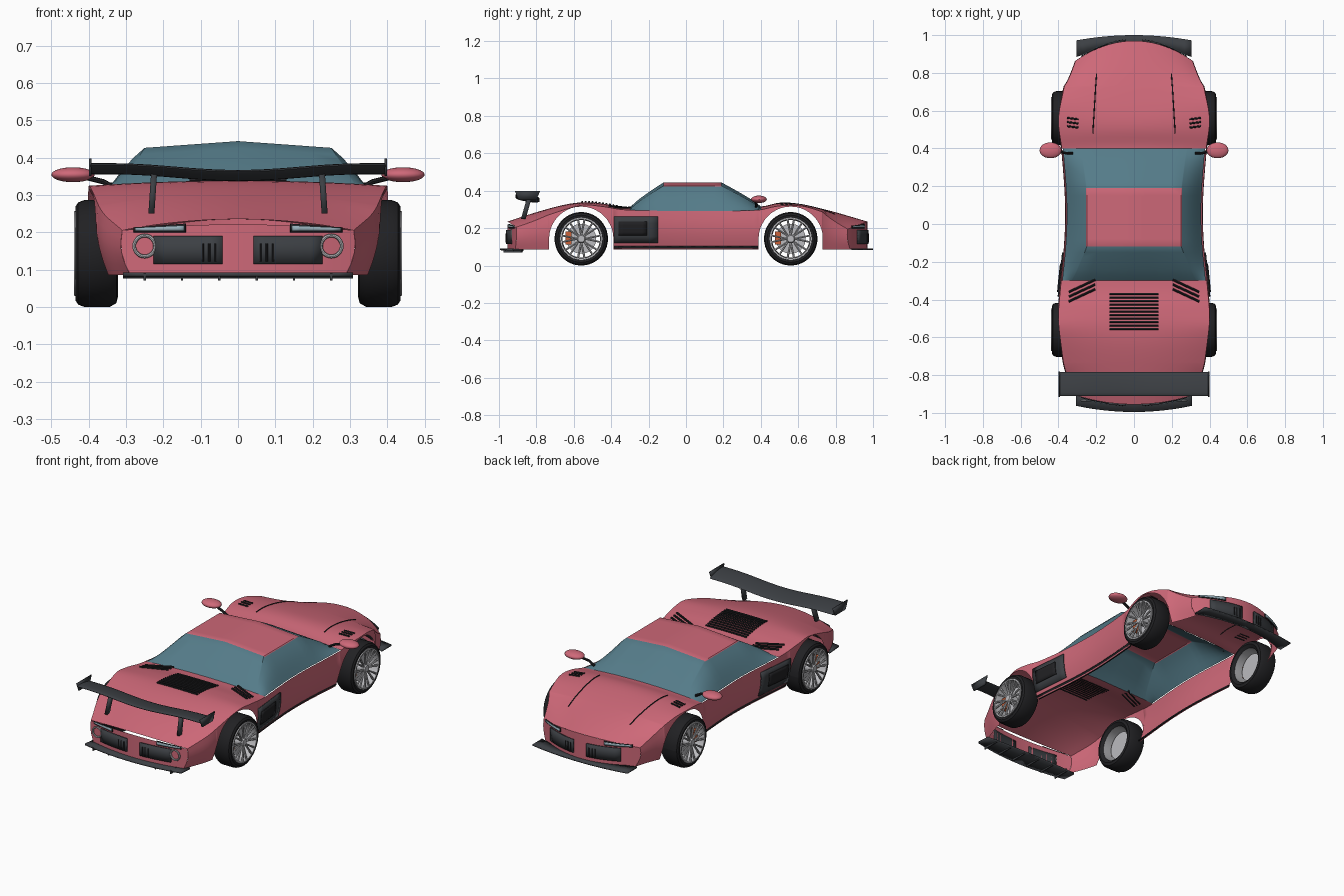
import bpy, bmesh
from math import sin, cos, pi, sqrt
from mathutils import Vector

if "Cube" in bpy.data.objects:
    bpy.data.objects.remove(bpy.data.objects["Cube"])


def material(name, rgb):
    m = bpy.data.materials.new(name)
    m.diffuse_color = (*rgb, 1)
    m.use_nodes = True
    m.node_tree.nodes["Principled BSDF"].inputs["Base Color"].default_value = m.diffuse_color
    return m


PAINT = material("paint", (0.62, 0.14, 0.19))
GLASS = material("glass", (0.09, 0.2, 0.25))
DARK = material("dark_trim", (0.045, 0.05, 0.057))
BLACK = material("black", (0.015, 0.015, 0.017))
SILVER = material("silver", (0.5, 0.5, 0.52))
ORANGE = material("caliper", (0.6, 0.12, 0.04))
LAMP = material("lamp", (0.3, 0.42, 0.48))


def finish(ob, mats, mirror=False, thick=0, angle=35):
    for m in mats:
        ob.data.materials.append(m)
    bpy.ops.object.select_all(action='DESELECT')
    ob.select_set(True)
    bpy.context.view_layer.objects.active = ob
    bpy.ops.object.shade_smooth_by_angle(angle=angle * pi / 180)
    if thick:
        s = ob.modifiers.new("thickness", 'SOLIDIFY')
        s.thickness, s.offset = thick, 0
    if mirror:
        ob.modifiers.new("mirror", 'MIRROR')
    return ob


def from_bmesh(name, bm, mats, **kw):
    bmesh.ops.recalc_face_normals(bm, faces=bm.faces)
    me = bpy.data.meshes.new(name)
    bm.to_mesh(me)
    bm.free()
    ob = bpy.data.objects.new(name, me)
    bpy.context.collection.objects.link(ob)
    return finish(ob, mats, **kw)


def grid(name, f, us, vs, mats, skip=None, index=None, **kw):
    bm = bmesh.new()
    rows = [[bm.verts.new(f(u, v)) for v in vs] for u in us]
    for i in range(len(us) - 1):
        for j in range(len(vs) - 1):
            u, v = (us[i] + us[i + 1]) / 2, (vs[j] + vs[j + 1]) / 2
            if skip and skip(u, v):
                continue
            face = bm.faces.new((rows[i][j], rows[i + 1][j], rows[i + 1][j + 1], rows[i][j + 1]))
            face.material_index = index(u, v) if index else 0
    return from_bmesh(name, bm, mats, **kw)


def tubes(name, lines, r, mat, mirror=True, res=2):
    cu = bpy.data.curves.new(name, 'CURVE')
    cu.dimensions, cu.bevel_depth, cu.bevel_resolution, cu.use_fill_caps = '3D', r, res, True
    for pts in lines:
        s = cu.splines.new('POLY')
        s.points.add(len(pts) - 1)
        for p, q in zip(s.points, pts):
            p.co = (*q, 1)
    ob = bpy.data.objects.new(name, cu)
    bpy.context.collection.objects.link(ob)
    bpy.ops.object.select_all(action='DESELECT')
    ob.select_set(True)
    bpy.context.view_layer.objects.active = ob
    bpy.ops.object.convert(target='MESH')
    return finish(bpy.context.object, [mat], mirror=mirror)


def lathe(name, prof, cy, cz, mat, n=40):
    return grid(name, lambda u, v: (prof[v][1], cy + prof[v][0] * cos(u), cz + prof[v][0] * sin(u)),
                lin(0, 2 * pi, n), range(len(prof)), [mat], mirror=True)


def box(name, c, s, mat, mirror=True):
    bm = bmesh.new()
    bmesh.ops.create_cube(bm, size=1)
    for v in bm.verts:
        v.co = Vector(c) + v.co * Vector(s)
    return from_bmesh(name, bm, [mat], mirror=mirror)


def lin(a, b, n):
    return [a + (b - a) * i / n for i in range(n + 1)]


def spline(*k):
    """Smooth interpolation through (y, value) pairs."""
    ys, vs = k[::2], k[1::2]

    def f(y):
        i = max(0, min(len(ys) - 2, sum(q <= y for q in ys) - 1))
        def slope(j):
            a, b = max(j - 1, 0), min(j + 1, len(ys) - 1)
            return (vs[b] - vs[a]) / (ys[b] - ys[a])
        h = ys[i + 1] - ys[i]
        t = (y - ys[i]) / h
        return ((2*t**3 - 3*t*t + 1) * vs[i] + (t**3 - 2*t*t + t) * h * slope(i)
                + (3*t*t - 2*t**3) * vs[i + 1] + (t**3 - t*t) * h * slope(i + 1))
    return f


# Body shape: centre height, shoulder height, half width, bowed ends
zc = spline(-.955, .235, -.8, .285, -.65, .325, -.55, .338, -.45, .332, -.35, .314, -.3, .31,
            .4, .316, .5, .336, .58, .333, .75, .298, .97, .235)
zs = spline(-.955, .205, -.8, .25, -.56, .322, -.45, .316, -.33, .298, 0, .292,
            .38, .296, .48, .316, .56, .322, .65, .312, .8, .26, .97, .195)
xs = spline(-.955, .31, -.8, .36, -.65, .385, -.5, .4, -.35, .39, -.1, .366,
            .1, .361, .38, .38, .55, .4, .7, .375, .8, .35, .97, .31)
ZB, WY, WR, WZ = .085, .56, .143, .143


def bow(t, x):
    b = -1.1 * (t - .73) / .24 if t > .73 else .5 * (-.75 - t) / .205 if t < -.75 else 0
    return t + b * x * x


def deck(x, t, lift=.0):
    return (x, bow(t, x), zs(t) + (zc(t) - zs(t)) * (1 - (x / xs(t)) ** 2) + lift)


def side_x(t, z):
    s = (z - ZB) / (zs(t) - ZB)
    return xs(t) * (.93 + .07 * s + .04 * sin(pi * s))


def sill(t):
    d = abs(abs(t) - WY)
    return WZ + sqrt(max(0, .172 ** 2 - d * d)) if d < .1721 else ZB


def body(t, v):
    # v 0..1 climbs the side wall, 1..2 crosses the deck to the centre
    if v >= 1:
        return deck(xs(t) * (2 - v), t)
    z = sill(t) + (zs(t) - sill(t)) * v
    x = side_x(t, z)
    return (x, bow(t, x), z)


arch = [s * WY + .172 * cos(pi * i / 20) for s in (-1, 1) for i in range(21)]
arch += [s * WY + e * .1722 for s in (-1, 1) for e in (-1, 1)]
ts = sorted(set(arch + lin(-.955, -.74, 6) + lin(-.36, -.3, 2) + lin(-.25, .35, 10) + lin(.74, .97, 6) + [.4]))
grid("body_shell", body, ts, lin(0, 1, 5) + lin(1.1, 2, 9), [PAINT],
     skip=lambda t, v: v > 1 and -.3 < t < .4, mirror=True)


# Nose and tail panels
def fascia(t, gap):
    def f(u, s):
        x = u * side_x(t, ZB + s * (zs(t) - ZB))
        top = zs(t) + (zc(t) - zs(t) - gap) * (1 - u * u)
        return (x, bow(t, x), ZB + s * (top - ZB))
    return f


grid("nose_panel", fascia(.97, 0), lin(0, 1, 12), lin(0, 1, 4), [PAINT], mirror=True)
grid("tail_panel", fascia(-.955, .014), lin(0, 1, 12), lin(0, 1, 4), [PAINT], mirror=True)


# Cabin: glass all round with a painted roof
def cabin(t, v):
    k = min(1, (t + .3) / .18, (.4 - t) / .21)
    k = max(0, k) ** .85
    xt = .25 + (1 - k) * (.08 if t < 0 else .03)
    xb, zb = xs(t) * .985, zs(t)
    ze = deck(xt, t)[2] * (1 - k) + .426 * k
    zm = zc(t) * (1 - k) + .444 * k
    if v < 1:
        return (xb + (xt - xb) * v, t, zb + (ze - zb) * v + .012 * k * sin(pi * v))
    w = v - 1
    return (xt * (1 - w), t, ze + (zm - ze) * w)


grid("cabin", cabin, lin(-.3, -.12, 6) + lin(-.08, .15, 5) + lin(.19, .4, 6), lin(0, .96, 5) + lin(1, 2, 4),
     [GLASS, PAINT], index=lambda t, v: int(v > .96 and -.12 < t < .19), mirror=True)


# Wheels
for y, end in ((-WY, "rear"), (WY, "front")):
    lathe(end + "_tyre", [(.1, .335), (.118, .322), (.133, .326), (.143, .343), (.143, .412), (.137, .428),
                          (.126, .435), (.113, .433), (.108, .42)], y, WZ, BLACK)
    lathe(end + "_rim", [(.114, .432), (.113, .439), (.105, .439), (.101, .41), (.1, .335)], y, WZ, SILVER)
    lathe(end + "_brake_disc", [(0, .385), (.08, .385), (.08, .372), (0, .372)], y, WZ, SILVER)
    lathe(end + "_hub", [(0, .436), (.018, .436), (.024, .428), (.024, .38)], y, WZ, SILVER)
    box(end + "_caliper", (.392, y - .068, WZ + .005), (.03, .03, .07), ORANGE)
    spokes = []
    for i in range(16):
        a = 2 * pi * (i // 2) / 8
        b = a + (.17 if i % 2 else -.17)
        spokes.append([(.426, y + .02 * cos(a), WZ + .02 * sin(a)), (.434, y + .106 * cos(b), WZ + .106 * sin(b))])
    tubes(end + "_spokes", spokes, .0055, SILVER, res=1)

# Rear wing with end plates and struts
grid("wing_blade", lambda x, a: (x, -.847 + .064 * cos(a),
     .352 + .018 * sin(pi / 2 * min(1, x / .34)) ** 2 + .011 * sin(a) - .01 * cos(a)),
     lin(0, .395, 12), lin(0, 2 * pi, 16), [DARK], mirror=True)
grid("wing_end_plate", lambda u, v: (.396, -.915 + u * .135 + (1 - v) * .02 * (1 - 2 * u), .35 + v * .048),
     [0, 1], [0, 1], [DARK], thick=.006, mirror=True)
grid("wing_strut", lambda u, v: (.232 - .007 * v, -.882 + u * .025 + v * .03, .25 + v * .105),
     [0, 1], [0, 1], [DARK], thick=.016, mirror=True)

# Front splitter, rear diffuser and sills
grid("front_splitter", lambda x, v: (x, (.94 - .6 * x * x) * (1 - v) + (1 - .3 * x * x) * v, .088),
     lin(0, .305, 8), [0, 1], [DARK], thick=.008, mirror=True)
grid("rear_diffuser", lambda x, v: (x, (-.87 - .1 * x * x) * (1 - v) + (-.995 + .35 * x * x) * v, .081 + .006 * v),
     lin(0, .308, 8), [0, 1], [DARK], thick=.01, mirror=True)
for i in range(3):
    box("diffuser_fin", (.05 + .1 * i, -.925, .08), (.006, .1, .02), DARK)
grid("side_sill", lambda t, v: (side_x(t, ZB) + .004 - .015 * v, t, .098 - .01 * v),
     lin(-.385, .385, 12), [-.3, 1], [BLACK], thick=.008, mirror=True)

# Side air intakes
for n, a, b, c, d, off, m in (("side_intake", -.385, -.15, .12, .262, .004, DARK),
                              ("intake_mesh", -.36, -.21, .16, .235, .009, BLACK)):
    grid(n, lambda t, z: (side_x(t, z) + off, t, z), lin(a, b, 6), lin(c, d, 4), [m], thick=.006, mirror=True)

# Grilles and lamps on both ends
for t, s, end in ((.97, 1, "front"), (-.955, -1, "rear")):
    grid(end + "_grille", lambda x, z: (x, bow(t, x) + s * .004, z), lin(.042, .225, 6), lin(.115, .19, 2),
         [DARK], thick=.008, mirror=True)
    tubes(end + "_grille_bars", [[(x, bow(t, x) + s * .009, z) for z in (.122, .17)] for x in (.06, .077, .094)],
          .003, BLACK)
    for n, g, o, m in (("_lamp_frame", 0, .003, BLACK), ("_lamp", .004, .008, LAMP)):
        grid(end + n, lambda x, v: (x, bow(t, x) + s * o, .199 + g + v * (.022 - 2 * g) * (1.1 - (x - .14) / .3)),
             lin(.14 + g, .28 - g, 6), [0, 1], [m], thick=.004, mirror=True)
tubes("tail_ring", [[(.25 + .028 * cos(a), -.934, .163 + .028 * sin(a)) for a in lin(0, 2 * pi, 28)]], .005, SILVER)

# Deck louvres, vents and bonnet lines
tubes("engine_louvres", [[deck(x, -.37 - .0185 * i, .002) for x in (0, .07, .13)] for i in range(11)], .0055, BLACK)
tubes("shoulder_vents", [[deck(.205 + .14 * k, -.295 - .025 * i - .065 * k, .003) for k in lin(0, 1, 4)]
                         for i in range(3)], .006, BLACK)
tubes("fender_vents", [[deck(.295 + .06 * k, .51 + .022 * i + .008 * k, .002) for k in (0, .5, 1)]
                       for i in range(3)], .005, BLACK)
tubes("bonnet_lines", [[deck(.218 - .02 * k, .48 + .33 * k, .001) for k in lin(0, 1, 12)]], .003, BLACK)

# Door mirrors
bm = bmesh.new()
bmesh.ops.create_uvsphere(bm, u_segments=24, v_segments=14, radius=1)
for v in bm.verts:
    v.co = Vector((.442, .39, .354)) + v.co * Vector((.058, .042, .02))
from_bmesh("door_mirror", bm, [PAINT], mirror=True)
tubes("mirror_stalk", [[(.325, .375, .315), (.36, .375, .335), (.42, .388, .35)]], .007, BLACK)
